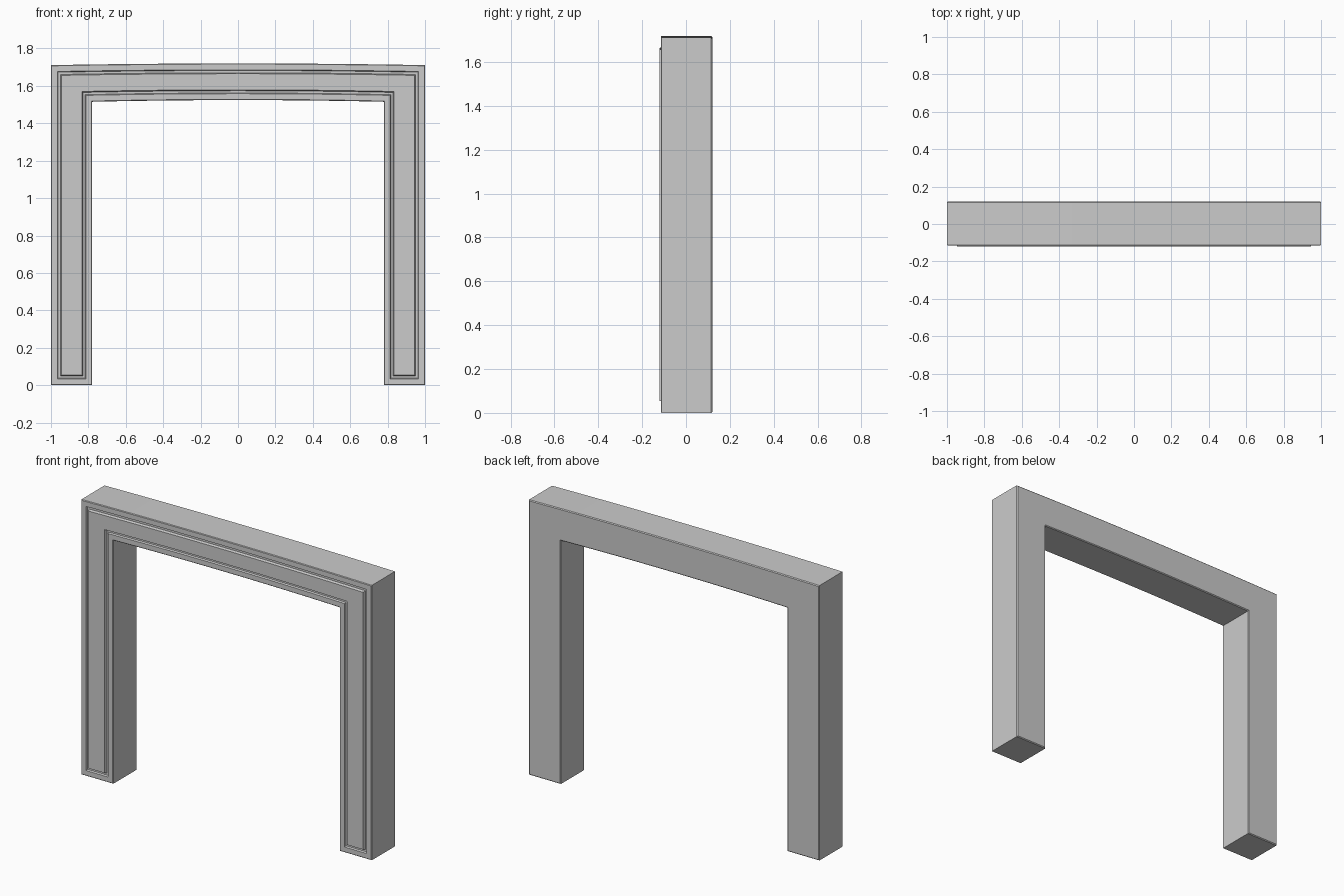
import bpy, bmesh

if "Cube" in bpy.data.objects:
    bpy.data.objects.remove(bpy.data.objects["Cube"])

HALF_OUT, HALF_IN = 1.0, 0.78      # half widths of the frame and its opening
TOP_OUT, TOP_IN = 1.711, 1.515     # heights at the ends of the lintel
RISE, STEPS = 0.009, 12            # gentle arch of the lintel


def arch(half, z):
    """Points along a slightly bowed edge, left to right."""
    xs = [half * (2 * i / STEPS - 1) for i in range(STEPS + 1)]
    return [(x, z + RISE * (1 - (x / half) ** 2)) for x in xs]


def outline(o):
    """Closed U-shaped outline, inset by o on every side."""
    a, b = HALF_OUT - o, HALF_IN + o
    return ([(-a, o)] + arch(a, TOP_OUT - o) + [(a, o), (b, o)]
            + arch(b, TOP_IN + o)[::-1] + [(-b, o)])


# Section from back to front: (inset, y); soft outer edges, groove, raised panel
section = [(0.005, 0.12), (0, 0.115), (0, -0.111), (0.004, -0.115),
           (0.034, -0.115), (0.038, -0.104), (0.050, -0.104), (0.055, -0.12)]

bm = bmesh.new()
rings = [[bm.verts.new((x, y, z)) for x, z in outline(o)] for o, y in section]
for r, s in zip(rings, rings[1:]):
    for i in range(len(r)):
        j = (i + 1) % len(r)
        bm.faces.new((r[i], r[j], s[j], s[i]))
# Back face and raised front panel
bm.faces.new(rings[0])
bm.faces.new(rings[-1])
bmesh.ops.recalc_face_normals(bm, faces=bm.faces)

mesh = bpy.data.meshes.new("door_surround")
bm.to_mesh(mesh)
bm.free()
obj = bpy.data.objects.new("door_surround", mesh)
bpy.context.collection.objects.link(obj)
